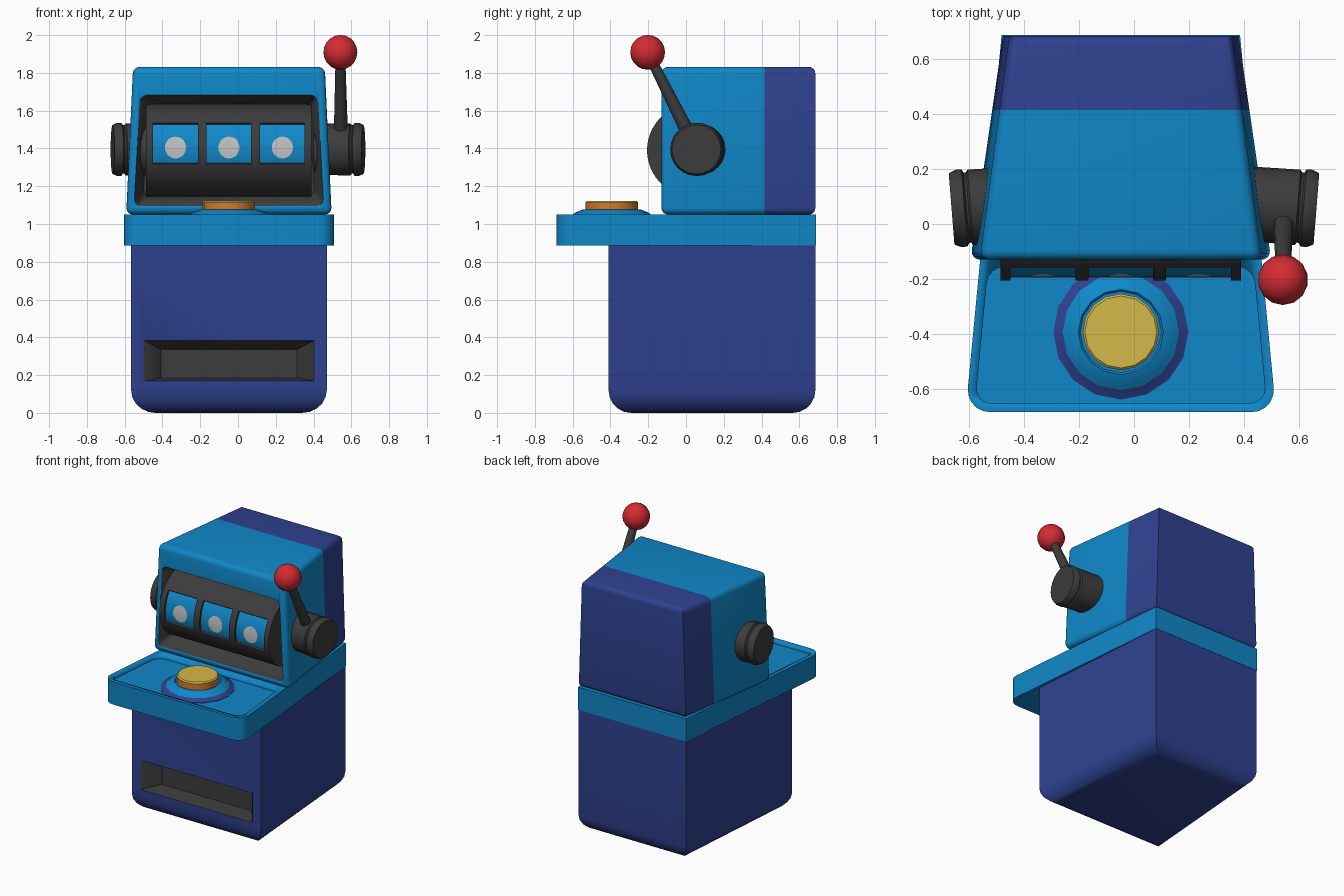
import bpy, bmesh, math
from mathutils import Vector, Matrix

if "Cube" in bpy.data.objects:
    bpy.data.objects.remove(bpy.data.objects["Cube"])

CX = -0.048          # centre line of the cabinet


def material(name, r, g, b):
    m = bpy.data.materials.new(name)
    m.diffuse_color = (r, g, b, 1)
    m.use_nodes = True
    m.node_tree.nodes["Principled BSDF"].inputs["Base Color"].default_value = m.diffuse_color
    return m


BLUE = material("bright blue", 0.005, 0.245, 0.58)
NAVY = material("dark blue", 0.028, 0.054, 0.28)
DARK = material("charcoal", 0.045, 0.045, 0.045)
RED = material("red", 0.65, 0.025, 0.032)
ORANGE = material("orange", 0.65, 0.2, 0.03)
YELLOW = material("yellow", 0.66, 0.48, 0.065)
PALE = material("pale grey", 0.52, 0.54, 0.53)


def finish(name, bm, mats, angle=35):
    bmesh.ops.recalc_face_normals(bm, faces=bm.faces)
    me = bpy.data.meshes.new(name)
    bm.to_mesh(me)
    bm.free()
    ob = bpy.data.objects.new(name, me)
    bpy.context.collection.objects.link(ob)
    for m in mats:
        me.materials.append(m)
    activate(ob)
    bpy.ops.object.shade_smooth_by_angle(angle=math.radians(angle))
    return ob


def activate(ob):
    bpy.ops.object.select_all(action='DESELECT')
    ob.select_set(True)
    bpy.context.view_layer.objects.active = ob


def loft(name, a, b, mats, radius=0, segs=3, pick=None, split_y=None):
    """Six-sided block between two quads; picked edges are rounded."""
    bm = bmesh.new()
    va = [bm.verts.new(p) for p in a]
    vb = [bm.verts.new(p) for p in b]
    bm.faces.new(va)
    bm.faces.new(vb)
    for i in range(4):
        j = (i + 1) % 4
        bm.faces.new((va[i], va[j], vb[j], vb[i]))
    if pick:
        edges = [e for e in bm.edges if pick(e.verts[0].co, e.verts[1].co)]
        bmesh.ops.bevel(bm, geom=edges, offset=radius, segments=segs,
                        profile=0.5, affect='EDGES')
    if split_y is not None:
        bmesh.ops.bisect_plane(bm, geom=bm.verts[:] + bm.edges[:] + bm.faces[:],
                               plane_co=(0, split_y, 0), plane_no=(0, 1, 0))
        for f in bm.faces:
            f.material_index = int(f.calc_center_median().y > split_y)
    return finish(name, bm, mats)


def plan(z, yf, wf, yb, wb):
    """Horizontal quad: half width wf at the front, wb at the back."""
    return [(CX - wf, yf, z), (CX + wf, yf, z), (CX + wb, yb, z), (CX - wb, yb, z)]


def upright(y, z0, w0, z1, w1):
    return [(CX - w0, y, z0), (CX + w0, y, z0), (CX + w1, y, z1), (CX - w1, y, z1)]


def carve(ob, cutter):
    m = ob.modifiers.new("carve", 'BOOLEAN')
    m.operation = 'DIFFERENCE'
    m.solver = 'EXACT'
    m.material_mode = 'TRANSFER'
    m.object = cutter
    cutter.hide_render = True
    activate(ob)
    bpy.ops.object.modifier_apply(modifier=m.name)
    bpy.data.objects.remove(cutter)


def lathe(name, profile, sides, mats, place, rule=None):
    """Spin (radius, height) points about z, then place the result."""
    bm = bmesh.new()
    rings = []
    for r, h in profile:
        rings.append([bm.verts.new((r * math.cos(t), r * math.sin(t), h))
                      for t in (2 * math.pi * i / sides for i in range(sides))])
    for k in range(len(rings) - 1):
        for i in range(sides):
            j = (i + 1) % sides
            f = bm.faces.new((rings[k][i], rings[k][j], rings[k + 1][j], rings[k + 1][i]))
            f.material_index = rule(k) if rule else 0
    bm.faces.new(rings[0])
    top = bm.faces.new(rings[-1])
    top.material_index = rule(len(rings) - 1) if rule else 0
    bmesh.ops.transform(bm, matrix=place, verts=bm.verts)
    return finish(name, bm, mats)


# Lower cabinet with rounded bottom and payout slot
base = loft("cabinet", plan(0, -0.41, 0.518, 0.685, 0.432),
            plan(0.89, -0.41, 0.518, 0.685, 0.432), [NAVY], 0.12, 5,
            lambda p, q: p.z < 0.01 and q.z < 0.01)
carve(base, loft("slot_cutter", upright(-0.42, 0.168, 0.458, 0.388, 0.458),
                 upright(-0.29, 0.185, 0.36, 0.335, 0.36), [DARK]))

# Tray with rounded front corners and a shallow recess
tray = loft("tray", plan(0.885, -0.685, 0.565, 0.687, 0.434),
            plan(1.05, -0.685, 0.565, 0.687, 0.434), [BLUE], 0.09, 5,
            lambda p, q: abs(p.z - q.z) > 0.1 and p.y < 0)
carve(tray, loft("tray_cutter", plan(1.025, -0.653, 0.53, -0.155, 0.483),
                 plan(1.1, -0.653, 0.53, -0.155, 0.483), [BLUE], 0.06, 4,
                 lambda p, q: abs(p.z - q.z) > 0.05))

# Head: two-colour block with a framed reel opening
head = loft("head", plan(1.05, -0.13, 0.549, 0.685, 0.43),
            plan(1.832, -0.13, 0.512, 0.685, 0.405), [BLUE, NAVY], 0.035, 4,
            lambda p, q: not (p.y > 0.6 and q.y > 0.6 and abs(p.z - q.z) > 0.1),
            split_y=0.415)
carve(head, loft("opening_cutter", upright(-0.14, 1.093, 0.505, 1.685, 0.473),
                 upright(0.05, 1.15, 0.455, 1.63, 0.42), [DARK], 0.035, 3,
                 lambda p, q: abs(p.y - q.y) > 0.1))

# Reel drum: arcs about a sideways axis
DY, DZ, DR = 0.039, 1.39, 0.245


def on_drum(x, r, a):
    return (x, DY - r * math.cos(a), DZ + r * math.sin(a))


def arc(name, x0, x1, r0, r1, a0, a1, mat, n=12):
    bm = bmesh.new()
    secs = []
    for i in range(n + 1):
        a = math.radians(a0 + (a1 - a0) * i / n)
        secs.append([bm.verts.new(on_drum(x, r, a))
                     for x, r in ((x0, r0), (x1, r0), (x1, r1), (x0, r1))])
    for s, t in zip(secs, secs[1:]):
        for i in range(4):
            j = (i + 1) % 4
            bm.faces.new((s[i], s[j], t[j], t[i]))
    bm.faces.new(secs[0])
    bm.faces.new(secs[-1])
    return finish(name, bm, [mat])


LO, HI, HW = -17, 36.5, 0.118
centres = [CX - 0.283, CX, CX + 0.283]
arc("drum_upper", CX - 0.438, CX + 0.438, 0.1, DR, HI, 90, DARK)
arc("drum_lower", CX - 0.438, CX + 0.438, 0.1, DR, -90, LO, DARK)
stops = [CX - 0.438] + [c + s * HW for c in centres for s in (-1, 1)] + [CX + 0.438]
for i in range(4):
    arc("drum_divider", stops[2 * i], stops[2 * i + 1], 0.1, DR, LO, HI, DARK)
for c in centres:
    arc("reel", c - HW, c + HW, 0.1, DR - 0.015, LO, HI, BLUE)
    # pale dot plate on the reel
    bm = bmesh.new()
    mid = math.asin(0.016 / DR)
    hub = bm.verts.new(on_drum(c, DR - 0.012, mid))
    rim = [bm.verts.new(on_drum(c + 0.056 * math.cos(t), DR - 0.012,
                                mid + 0.062 / DR * math.sin(t)))
           for t in (math.pi * k / 10 for k in range(20))]
    for k in range(20):
        bm.faces.new((hub, rim[k], rim[(k + 1) % 20]))
    finish("reel_dot", bm, [PALE])

# Push button on its collar
spot = Matrix.Translation((CX, -0.393, 0))
lathe("button_collar", [(0.246, 1.015), (0.246, 1.028), (0.212, 1.045), (0.195, 1.06),
                        (0.155, 1.076), (0.148, 1.068)], 16, [NAVY, BLUE], spot,
      lambda k: int(k >= 2))
lathe("button", [(0.139, 1.05), (0.139, 1.115), (0.131, 1.123)], 16,
      [ORANGE, YELLOW], spot, lambda k: int(k >= 1))

# Side hubs, turned slightly to the front
for side, name in ((1, "right_hub"), (-1, "left_hub")):
    aim = Vector((side, -0.08, 0)).to_track_quat('Z', 'Y').to_matrix().to_4x4()
    place = Matrix.Translation((0.66 * side, 0.055, 1.395)) @ aim
    lathe(name, [(0.135, -0.25), (0.138, -0.065), (0.128, -0.058), (0.128, -0.05),
                 (0.141, -0.043), (0.141, -0.02), (0.13, 0.004)], 24, [DARK], place)

# Pull lever and knob
foot, knob = Vector((0.545, 0.045, 1.415)), Vector((0.542, -0.203, 1.909))
d = knob - foot
lathe("lever_arm", [(0.04, 0), (0.036, 0.12), (0.025, d.length)], 12, [DARK],
      Matrix.Translation(foot) @ d.to_track_quat('Z', 'Y').to_matrix().to_4x4())
bm = bmesh.new()
bmesh.ops.create_uvsphere(bm, u_segments=14, v_segments=10, radius=0.092,
                          matrix=Matrix.Translation(knob))
finish("lever_knob", bm, [RED], 60)
